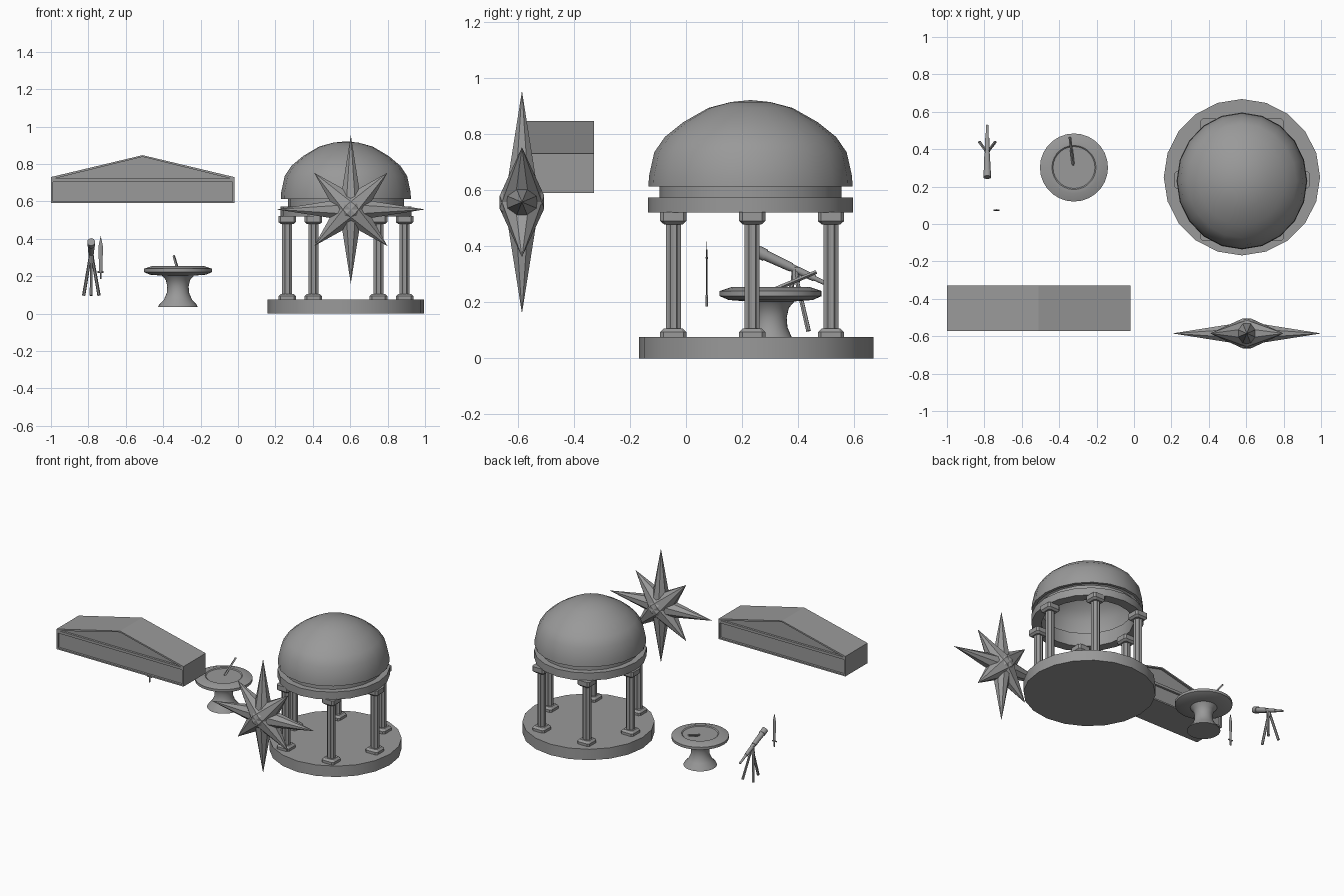
import bpy, bmesh, math
from mathutils import Vector, Matrix

if "Cube" in bpy.data.objects:
    bpy.data.objects.remove(bpy.data.objects["Cube"])

stone = bpy.data.materials.new("grey stone")
stone.use_nodes = True
stone.diffuse_color = (0.32, 0.32, 0.32, 1)
stone.node_tree.nodes["Principled BSDF"].inputs["Base Color"].default_value = (0.32, 0.32, 0.32, 1)


def finish(bm, name, smooth=None):
    bmesh.ops.remove_doubles(bm, verts=bm.verts, dist=0.0001)
    bmesh.ops.recalc_face_normals(bm, faces=bm.faces)
    mesh = bpy.data.meshes.new(name)
    bm.to_mesh(mesh)
    bm.free()
    mesh.materials.append(stone)
    ob = bpy.data.objects.new(name, mesh)
    bpy.context.collection.objects.link(ob)
    if smooth:
        bpy.ops.object.select_all(action="DESELECT")
        ob.select_set(True)
        bpy.context.view_layer.objects.active = ob
        bpy.ops.object.shade_smooth_by_angle(angle=math.radians(smooth))
    return ob


def bridge(bm, low, high):
    """Join two equal loops of vertices with quads."""
    for i in range(len(low)):
        j = (i + 1) % len(low)
        bm.faces.new((low[i], low[j], high[j], high[i]))


def lathe(name, profile, centre, sides=20, closed=False, scale_x=1.0, smooth=None):
    """Spin a (radius, height) profile round a vertical axis."""
    bm = bmesh.new()
    pts = profile + profile[:1] if closed else profile
    angles = [2 * math.pi * i / sides for i in range(sides)]
    rows = [[bm.verts.new((centre[0] + r * scale_x * math.cos(a),
                           centre[1] + r * math.sin(a), z)) for a in angles] for r, z in pts]
    for low, high in zip(rows, rows[1:]):
        bridge(bm, low, high)
    return finish(bm, name, smooth)


def rod(bm, a, b, r1, r2, sides=8, widths=(1, 1)):
    """Tapered rod from a to b."""
    a, b = Vector(a), Vector(b)
    turn = (b - a).to_track_quat("Z", "Y").to_matrix().to_4x4()
    m = Matrix.Translation((a + b) / 2) @ turn @ Matrix.Diagonal((*widths, 1, 1))
    bmesh.ops.create_cone(bm, cap_ends=True, segments=sides, radius1=r1, radius2=r2,
                          depth=(b - a).length, matrix=m)


def block(bm, x, y, levels, cut=0.25):
    """Stack of chamfered squares given as (half width, height)."""
    rows = []
    for h, z in levels:
        c = h * (1 - cut)
        rows.append([bm.verts.new((x + u, y + v, z)) for u, v in
                     ((h, -c), (h, c), (c, h), (-c, h), (-h, c), (-h, -c), (-c, -h), (c, -h))])
    for low, high in zip(rows, rows[1:]):
        bridge(bm, low, high)
    bm.faces.new(rows[0])
    bm.faces.new(rows[-1])


def slab(name, shape, y_near, y_far):
    """Extrude an (x, z) outline along y."""
    bm = bmesh.new()
    near, far = ([bm.verts.new((x, y, z)) for x, z in shape] for y in (y_near, y_far))
    bm.faces.new(near)
    bm.faces.new(far)
    bridge(bm, near, far)
    return finish(bm, name)


# Rotunda: floor, ring beams and hollow dome
cx, cy, dome_y = 0.577, 0.25, 0.23
lathe("rotunda_floor", [(0, 0), (0.418, 0), (0.418, 0.076), (0, 0.076)], (cx, cy), smooth=25)
lathe("ring_beam", [(0.3, 0.52), (0.366, 0.52), (0.366, 0.573), (0.325, 0.573),
                    (0.325, 0.615), (0.3, 0.615)], (cx, dome_y), closed=True,
      scale_x=0.955, smooth=25)
outer = [(0.364, 0.613), (0.362, 0.65), (0.343, 0.735), (0.305, 0.79), (0.24, 0.842),
         (0.15, 0.893), (0.07, 0.914), (0, 0.921)]
inner = [(max(r - 0.02, 0), z - 0.018 if z > 0.62 else z) for r, z in reversed(outer)]
lathe("dome", outer + inner, (cx, dome_y), closed=True, scale_x=0.955, smooth=45)

# Six fluted columns
spots = [(sx * 0.174, sy * 0.281) for sx in (-1, 1) for sy in (-1, 1)] + [(-0.314, 0), (0.314, 0)]
for k, (dx, dy) in enumerate(spots):
    x, y = cx + dx, 0.236 + dy
    bm = bmesh.new()
    block(bm, x, y, [(0.047, 0.074), (0.047, 0.093), (0.034, 0.106)])
    block(bm, x, y, [(0.034, 0.478), (0.047, 0.49), (0.047, 0.522)])
    ring = [(0.029 if i % 2 else 0.024, 2 * math.pi * i / 16) for i in range(16)]
    feet = [bm.verts.new((x + r * math.cos(t), y + r * math.sin(t), 0.1)) for r, t in ring]
    tops = [bm.verts.new((v.co.x, v.co.y, 0.485)) for v in feet]
    bridge(bm, feet, tops)
    finish(bm, "column_%d" % (k + 1))

# Eight-pointed star made of faceted spikes, the diagonal ones short and stout
bm = bmesh.new()
middle = Vector((0.603, -0.585, 0.557))
for k in range(8):
    length, radius = (0.277, 0.086) if k % 2 else (0.397, 0.068)
    bmesh.ops.create_cone(
        bm, cap_ends=True, segments=8, radius1=radius, radius2=0, depth=length,
        matrix=Matrix.Translation(middle) @ Matrix.Rotation(math.radians(45 * k), 4, "Y")
        @ Matrix.Translation((0, 0, length / 2)) @ Matrix.Rotation(math.pi / 8, 4, "Z"))
finish(bm, "star")

# Gabled block with recessed panels on both long sides
x0, x1, xm, yf, yb = -1.0, -0.02, -0.51, -0.572, -0.328
pediment = slab("pediment", [(x0, 0.59), (x1, 0.59), (x1, 0.73), (xm, 0.847), (x0, 0.73)], yf, yb)
panels = ([(x0 + 0.01, 0.6), (x1 - 0.01, 0.6), (x1 - 0.01, 0.704), (x0 + 0.01, 0.704)],
          [(x0 + 0.02, 0.722), (x1 - 0.02, 0.722), (xm, 0.838)])
cutters = []
for y in (yf, yb):
    for shape in panels:
        cutter = slab("panel_cutter", shape, y - 0.015, y + 0.015)
        cutter.hide_render = True
        cutters.append(cutter)
        mod = pediment.modifiers.new("panel", "BOOLEAN")
        mod.operation, mod.object, mod.solver = "DIFFERENCE", cutter, "EXACT"
# Apply the cuts, then drop the cutters
bpy.context.view_layer.update()
graph = bpy.context.evaluated_depsgraph_get()
carved = bpy.data.meshes.new_from_object(pediment.evaluated_get(graph))
pediment.modifiers.clear()
pediment.data = carved
for cutter in cutters:
    bpy.data.objects.remove(cutter)

# Sundial on a flared pedestal
lathe("sundial_table", [(0, 0.036), (0.106, 0.036), (0.1, 0.048), (0.075, 0.075), (0.06, 0.11),
                        (0.057, 0.145), (0.065, 0.18), (0.085, 0.203), (0.15, 0.208),
                        (0.182, 0.222), (0.182, 0.24), (0.14, 0.254), (0.118, 0.254),
                        (0.112, 0.249), (0, 0.249)], (-0.321, 0.302), sides=28, smooth=35)
bm = bmesh.new()
rod(bm, (-0.325, 0.315, 0.245), (-0.343, 0.465, 0.308), 0.008, 0.007, 4)
finish(bm, "sundial_pointer")

# Telescope on a tripod
bm = bmesh.new()
tx = -0.785
eye, lens = Vector((tx, 0.528, 0.253)), Vector((tx, 0.25, 0.383))
for t0, t1, r0, r1 in ((0, 0.3, 0.007, 0.009), (0.25, 0.6, 0.012, 0.014),
                       (0.55, 0.92, 0.016, 0.019), (0.88, 1, 0.022, 0.022)):
    rod(bm, eye.lerp(lens, t0), eye.lerp(lens, t1), r0, r1, 10)
finish(bm, "telescope_tube", 40)
bm = bmesh.new()
rod(bm, (tx, 0.39, 0.27), (tx, 0.39, 0.325), 0.016, 0.013, 8)
for dx, fy in ((-0.04, 0.437), (0.042, 0.437), (0, 0.325)):
    rod(bm, (tx + dx, fy, 0.097), (tx + dx * 0.15, 0.39, 0.3), 0.009, 0.008, 6)
finish(bm, "telescope_tripod")

# Small upright blade
bm = bmesh.new()
bx, by = -0.734, 0.074
rod(bm, (bx, by, 0.225), (bx, by, 0.36), 0.009, 0.012, 4, (1, 0.3))
rod(bm, (bx, by, 0.36), (bx, by, 0.416), 0.012, 0, 4, (1, 0.3))
rod(bm, (bx - 0.016, by, 0.222), (bx + 0.016, by, 0.222), 0.005, 0.005, 6)
rod(bm, (bx, by, 0.184), (bx, by, 0.222), 0.005, 0.005, 6)
finish(bm, "blade")
